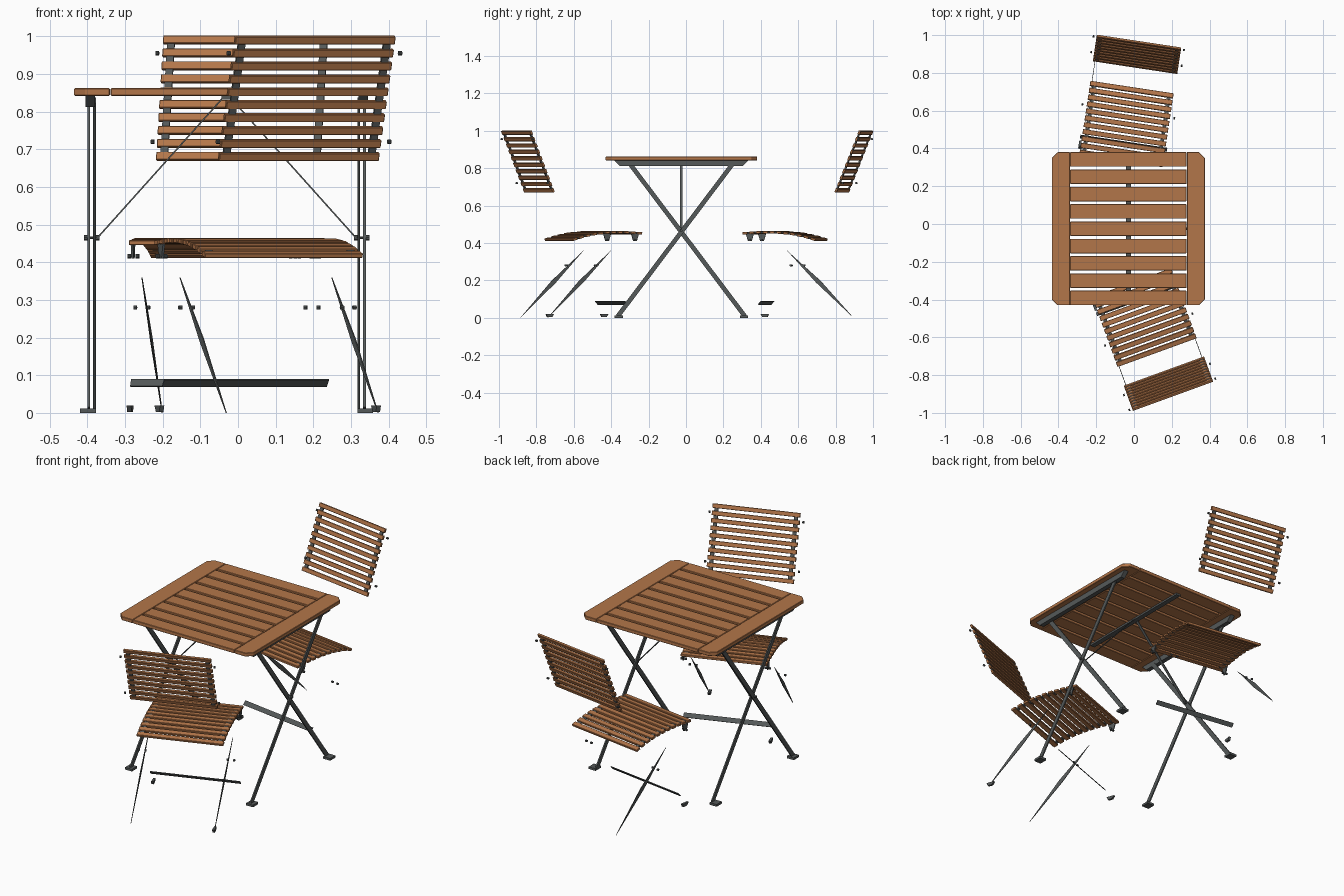
import bpy
import bmesh
from math import radians, atan2
from mathutils import Matrix, Vector

if "Cube" in bpy.data.objects:
    bpy.data.objects.remove(bpy.data.objects["Cube"])


def material(name, rgb):
    m = bpy.data.materials.new(name)
    m.use_nodes = True
    m.diffuse_color = (*rgb, 1)
    bsdf = next(n for n in m.node_tree.nodes if n.type == "BSDF_PRINCIPLED")
    bsdf.inputs["Base Color"].default_value = (*rgb, 1)
    return m


WOOD = material("warm wood", (0.45, 0.18, 0.067))
STEEL = material("grey steel", (0.09, 0.1, 0.1))


def finish(name, bm, mat, place=Matrix(), bevel=0):
    bmesh.ops.recalc_face_normals(bm, faces=bm.faces)
    bm.transform(place)
    me = bpy.data.meshes.new(name)
    bm.to_mesh(me)
    bm.free()
    me.materials.append(mat)
    ob = bpy.data.objects.new(name, me)
    bpy.context.collection.objects.link(ob)
    if bevel:
        mod = ob.modifiers.new("soft edges", "BEVEL")
        mod.width = bevel
        mod.segments = 1
    return ob


def box(bm, centre, size, tilt=0):
    m = Matrix.Translation(centre) @ Matrix.Rotation(tilt, 4, "X") @ Matrix.Diagonal((*size, 1))
    bmesh.ops.create_cube(bm, size=1, matrix=m)


def bar(bm, a, b, normal, thick, width):
    """Flat bar from a to b, thin along the normal."""
    a, b, n = Vector(a), Vector(b), Vector(normal)
    d = (b - a).normalized()
    rot = Matrix((n, d.cross(n), d)).transposed().to_4x4()
    m = Matrix.Translation((a + b) / 2) @ rot @ Matrix.Diagonal((thick, width, (b - a).length, 1))
    bmesh.ops.create_cube(bm, size=1, matrix=m)


def pin(bm, centre, radius, length):
    m = Matrix.Translation(centre) @ Matrix.Rotation(radians(90), 4, "Y")
    bmesh.ops.create_cone(bm, cap_ends=True, segments=10, radius1=radius,
                          radius2=radius, depth=length, matrix=m)


def prism(bm, outline, offset):
    """Extrude a flat outline by an offset vector."""
    face = bm.faces.new([bm.verts.new(p) for p in outline])
    out = bmesh.ops.extrude_face_region(bm, geom=[face])
    verts = [v for v in out["geom"] if isinstance(v, bmesh.types.BMVert)]
    bmesh.ops.translate(bm, verts=verts, vec=offset)


# ---------------------------------------------------------------- table
TABLE = Matrix.Translation((-0.03, -0.025, 0))
HALF, INNER, CUT = 0.405, 0.31, 0.03
TOP, UNDER = 0.862, 0.842

# End boards with clipped outer corners
bm = bmesh.new()
for s in (-1, 1):
    pts = [(INNER, -HALF), (HALF - CUT, -HALF), (HALF, CUT - HALF),
           (HALF, HALF - CUT), (HALF - CUT, HALF), (INNER, HALF)]
    prism(bm, [(s * x, y, UNDER) for x, y in pts], (0, 0, TOP - UNDER))
finish("table_end_boards", bm, WOOD, TABLE, 0.002)

# Table slats
bm = bmesh.new()
COUNT, GAP = 9, 0.015
wide = (2 * HALF - (COUNT - 1) * GAP) / COUNT
for i in range(COUNT):
    y = -HALF + wide / 2 + i * (wide + GAP)
    box(bm, (0, y, (TOP + UNDER) / 2), (2 * INNER - 0.004, wide, TOP - UNDER))
finish("table_slats", bm, WOOD, TABLE, 0.002)

# Rails under the top
bm = bmesh.new()
for s in (-1, 1):
    prism(bm, [(s * 0.375, y, z) for y, z in
               ((-0.36, UNDER), (-0.33, 0.812), (0.33, 0.812), (0.36, UNDER))],
          (-s * 0.025, 0, 0))
box(bm, (0, 0, UNDER - 0.005), (0.027, 0.7, 0.01))
finish("table_rails", bm, STEEL, TABLE)

# Crossed legs, feet, pivots and thin braces
legs, feet, pivots, braces = (bmesh.new() for _ in range(4))
for s in (-1, 1):
    for x, d in ((0.366, 1), (0.351, -1)):
        bar(legs, (s * x, d * 0.28, 0.83), (s * x, -d * 0.34, 0.008), (1, 0, 0), 0.007, 0.024)
        box(feet, (s * 0.368, d * 0.335, 0.006), (0.042, 0.045, 0.012))
    for x in (0.374, 0.343):
        pin(pivots, (s * x, 0, 0.465), 0.007, 0.01)
    pin(pivots, (s * 0.358, 0, 0.465), 0.004, 0.03)
    bar(braces, (s * 0.343, 0, 0.465), (s * 0.005, 0, UNDER), (0, 1, 0), 0.015, 0.004)
for name, b in (("table_legs", legs), ("table_feet", feet),
                ("table_pivots", pivots), ("table_braces", braces)):
    finish(name, b, STEEL, TABLE)


# ---------------------------------------------------------------- chairs
SEAT = [(0.325, 0.452), (0.41, 0.457), (0.5, 0.457), (0.58, 0.45), (0.65, 0.436), (0.71, 0.418)]
BACK_LOW, BACK_HIGH = Vector((0, 0.828, 0.681)), Vector((0, 0.952, 0.99))


def seat_at(y):
    """Height and tilt of the curved seat at depth y."""
    for (y0, z0), (y1, z1) in zip(SEAT, SEAT[1:]):
        if y <= y1:
            break
    k = (y - y0) / (y1 - y0)
    return z0 + k * (z1 - z0), atan2(z1 - z0, y1 - y0)


def chair(label, place, leg_sides, foot_spots):
    # Backrest slats and hidden uprights
    slats, posts = bmesh.new(), bmesh.new()
    lean = -atan2(BACK_HIGH.y - BACK_LOW.y, BACK_HIGH.z - BACK_LOW.z)
    for i in range(10):
        box(slats, BACK_LOW.lerp(BACK_HIGH, i / 9), (0.452, 0.012, 0.022), lean)
    for s in (-1, 1):
        side = Vector((s * 0.205, 0, 0))
        bar(posts, BACK_LOW + side, BACK_HIGH + side, (1, 0, 0), 0.02, 0.008)
    finish(label + "_back_slats", slats, WOOD, place, 0.0015)
    finish(label + "_back_posts", posts, STEEL, place)

    # Curved seat slats on slim rails
    slats, rails = bmesh.new(), bmesh.new()
    for i in range(11):
        y = 0.333 + i * 0.0368
        z, tilt = seat_at(y)
        box(slats, (0, y, z), (0.446, 0.026, 0.013), tilt)
    for s in (-1, 1):
        for (y0, z0), (y1, z1) in zip(SEAT, SEAT[1:]):
            bar(rails, (s * 0.2, y0, z0), (s * 0.2, y1, z1), (1, 0, 0), 0.02, 0.008)
    finish(label + "_seat_slats", slats, WOOD, place, 0.0015)
    finish(label + "_seat_rails", rails, STEEL, place)

    # Seat brackets and all bolts
    brackets, bolts = bmesh.new(), bmesh.new()
    for s in (-1, 1):
        prism(brackets, [(s * 0.215, y, z) for y, z in
                         ((0.338, 0.45), (0.35, 0.41), (0.37, 0.41), (0.382, 0.45))],
              (s * 0.006, 0, 0))
        for x, y, z in ((0.242, 0.95, 0.955), (0.242, 0.866, 0.72), (0.211, 0.585, 0.28),
                        (0.246, 0.585, 0.28), (0.228, 0.36, 0.416), (0.206, 0.36, 0.416)):
            pin(bolts, (s * x, y, z), 0.006, 0.009)
    finish(label + "_brackets", brackets, STEEL, place)
    finish(label + "_bolts", bolts, STEEL, place)

    # Tilted stretcher strip
    bm = bmesh.new()
    box(bm, (0, 0.415, 0.08), (0.465, 0.025, 0.004), radians(48))
    finish(label + "_stretcher", bm, STEEL, place)

    # Slim pointed legs
    bm = bmesh.new()
    for s in leg_sides:
        prism(bm, [(s * 0.213, y, z) for y, z in
                   ((0.495, 0.36), (0.653, 0.188), (0.855, 0.0), (0.677, 0.198))],
              (s * 0.003, 0, 0))
    finish(label + "_legs", bm, STEEL, place)

    # Wedge feet
    bm = bmesh.new()
    for x, y in foot_spots:
        prism(bm, [(x - 0.006, y + dy, z) for dy, z in
                   ((-0.02, 0.02), (-0.008, 0.003), (0.018, 0.003), (0.025, 0.02))],
              (0.012, 0, 0))
    finish(label + "_feet", bm, STEEL, place)


rear = Matrix.Translation((-0.117, 0.018, 0)) @ Matrix.Rotation(radians(-8.6), 4, "Z")
front = Matrix.Translation((-0.122, -0.009, 0)) @ Matrix.Rotation(radians(200), 4, "Z")
chair("rear_chair", rear, (-1,), [(-0.228, 0.37)])
chair("front_chair", front, (-1, 1), [(0.228, 0.37), (-0.213, 0.84)])
